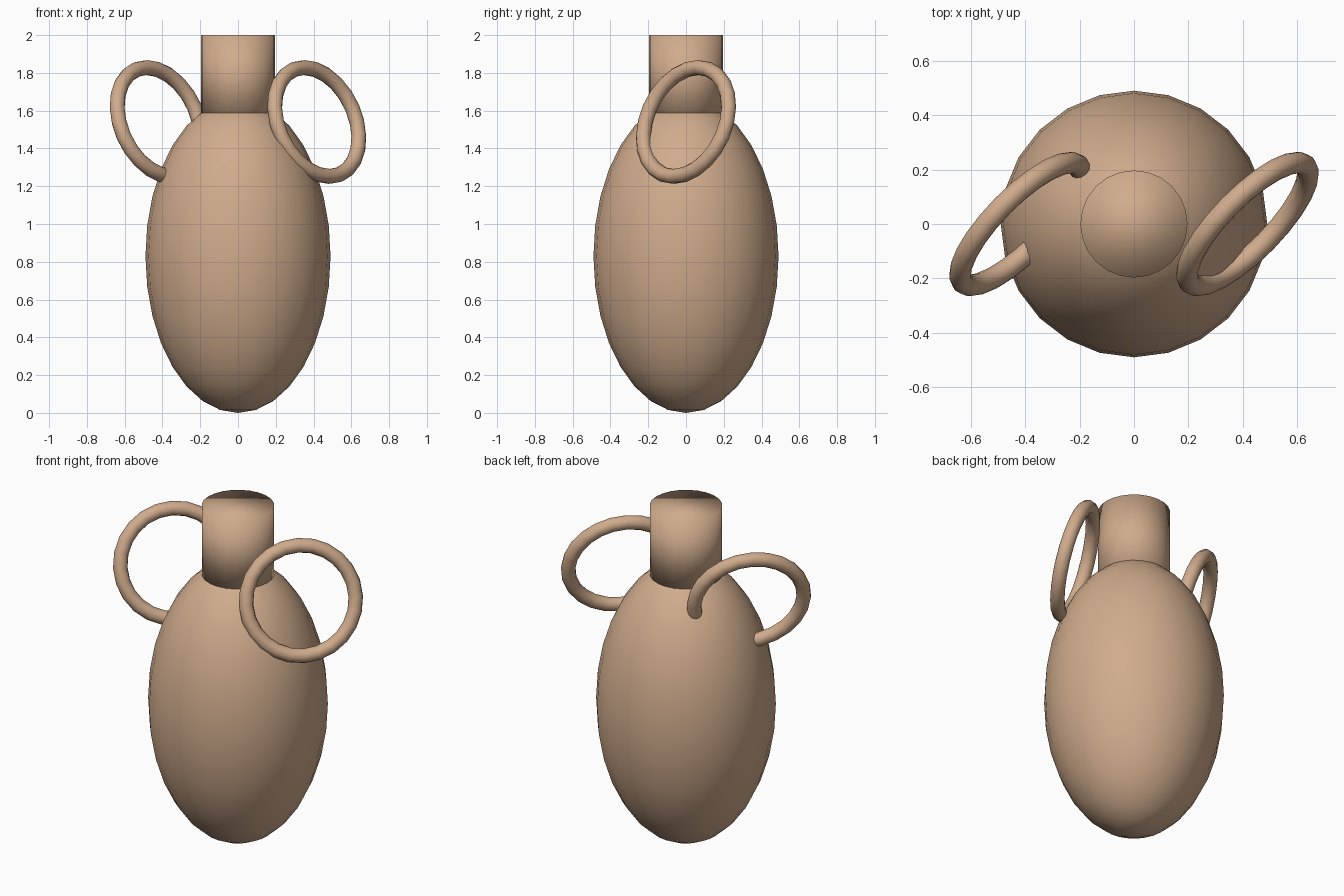
import bpy
from mathutils import Vector

cube = bpy.data.objects.get("Cube")
if cube:
    bpy.data.objects.remove(cube, do_unlink=True)

# Single clay colour
clay = bpy.data.materials.new("clay")
clay.use_nodes = True
colour = (0.63, 0.41, 0.265, 1)
clay.diffuse_color = colour
clay.node_tree.nodes["Principled BSDF"].inputs["Base Color"].default_value = colour


def finish(name):
    """Name, colour and smooth the newly added part."""
    obj = bpy.context.object
    obj.name = name
    obj.data.materials.append(clay)
    bpy.ops.object.shade_smooth()
    return obj


# Egg-shaped body
bpy.ops.mesh.primitive_uv_sphere_add(segments=24, ring_count=16, radius=1,
                                     location=(0, 0, 0.83))
body = finish("body")
body.scale = (0.49, 0.49, 0.83)

# Capped neck, softly shaded over its rim
neck_bottom, neck_top = 1.55, 2.0
bpy.ops.mesh.primitive_cylinder_add(vertices=24, radius=0.197,
                                    depth=neck_top - neck_bottom,
                                    location=(0, 0, (neck_bottom + neck_top) / 2))
finish("neck")

# Two parallel tilted ring handles, partly sunk into the body
ring_axis = Vector((0.677, -0.666, 0.31))
tilt = ring_axis.to_track_quat('Z', 'Y').to_euler()
for side, x in (("left", 0.417), ("right", -0.417)):
    bpy.ops.mesh.primitive_torus_add(major_segments=24, minor_segments=12,
                                     major_radius=0.303, minor_radius=0.04,
                                     location=(x, 0, 1.54), rotation=tilt)
    finish(side + "_handle")
